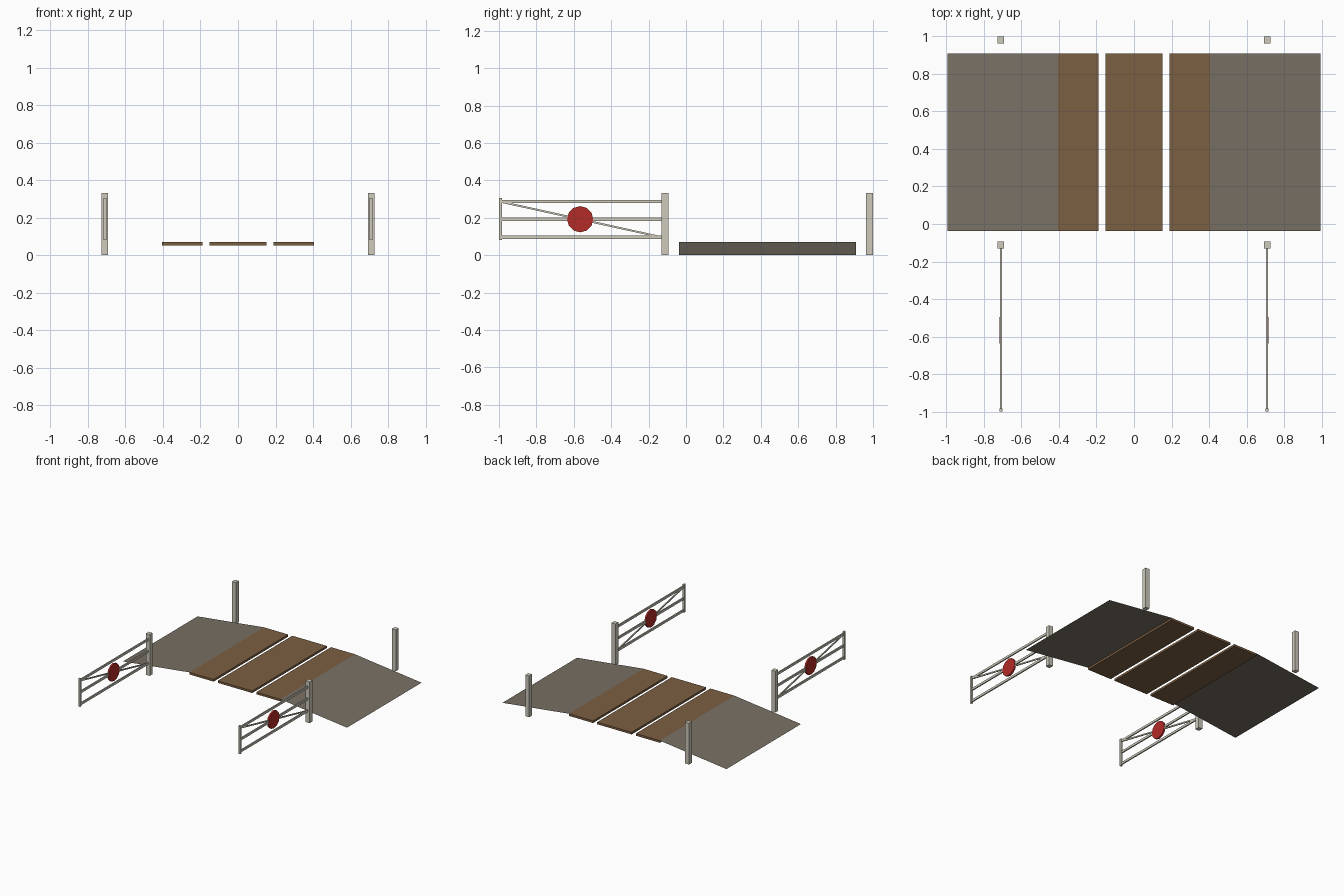
import bpy, bmesh, math
from mathutils import Matrix, Vector

if "Cube" in bpy.data.objects:
    bpy.data.objects.remove(bpy.data.objects["Cube"])


def material(name, rgb):
    m = bpy.data.materials.new(name)
    m.diffuse_color = (*rgb, 1)
    m.use_nodes = True
    m.node_tree.nodes["Principled BSDF"].inputs["Base Color"].default_value = m.diffuse_color
    return m


WHITE = material("weathered_white", (0.62, 0.59, 0.50))
WOOD = material("timber", (0.20, 0.115, 0.055))
ROAD = material("road", (0.19, 0.165, 0.13))
RED = material("red", (0.45, 0.025, 0.02))


def finish(name, bm, mat):
    me = bpy.data.meshes.new(name)
    bm.to_mesh(me)
    bm.free()
    me.materials.append(mat)
    ob = bpy.data.objects.new(name, me)
    bpy.context.collection.objects.link(ob)
    return ob


def box(name, lo, hi, mat, tilt=0):
    lo, hi = Vector(lo), Vector(hi)
    bm = bmesh.new()
    bmesh.ops.create_cube(bm, size=1, matrix=Matrix.Translation((lo + hi) / 2)
                          @ Matrix.Rotation(tilt, 4, 'X') @ Matrix.Diagonal((*(hi - lo), 1)))
    return finish(name, bm, mat)


Y0, Y1 = -0.038, 0.908

# Centre boards between the rails
box("centre_boards", (-0.153, Y0, 0.053), (0.153, Y1, 0.07), WOOD)

for side, s in (("left", -1), ("right", 1)):
    # Outer boards
    a, b = sorted((s * 0.19, s * 0.404))
    box(side + "_outer_boards", (a, Y0, 0.053), (b, Y1, 0.07), WOOD)

    # Sloping road surface, a single sheet
    bm = bmesh.new()
    pts = [(0.404, Y0, 0.07), (0.995, Y0, 0), (0.995, Y1, 0), (0.404, Y1, 0.07)]
    f = bm.faces.new([bm.verts.new((s * x, y, z)) for x, y, z in pts])
    if s < 0:
        f.normal_flip()
    finish(side + "_road_ramp", bm, ROAD)

    # Gate posts
    x = s * 0.71
    for end, y in (("hinge", -0.112), ("latch", 0.9815)):
        box(f"{side}_{end}_post", (x - 0.0175, y - 0.0185, 0),
            (x + 0.0175, y + 0.0185, 0.331), WHITE)

    # Gate rails and end stile
    for label, z in (("bottom", 0.096), ("middle", 0.192), ("top", 0.287)):
        box(f"{side}_gate_{label}_rail", (x - 0.005, -0.99, z - 0.009),
            (x + 0.005, -0.125, z + 0.009), WHITE)
    box(side + "_gate_end_stile", (x - 0.0075, -1.0, 0.08),
        (x + 0.0075, -0.983, 0.305), WHITE)

    # Diagonal brace
    dy, dz = 0.845, -0.186
    n, cy, cz = math.hypot(dy, dz), -0.5575, 0.19
    box(side + "_gate_brace", (x - 0.004, cy - n / 2, cz - 0.005),
        (x + 0.004, cy + n / 2, cz + 0.005), WHITE, math.atan2(dz, dy))

    # Red warning disc
    bm = bmesh.new()
    bmesh.ops.create_cone(bm, cap_ends=True, segments=12, radius1=0.07, radius2=0.07,
                          depth=0.014, matrix=Matrix.Translation((x, -0.566, 0.192))
                          @ Matrix.Rotation(math.pi / 2, 4, 'Y'))
    finish(side + "_warning_disc", bm, RED)
